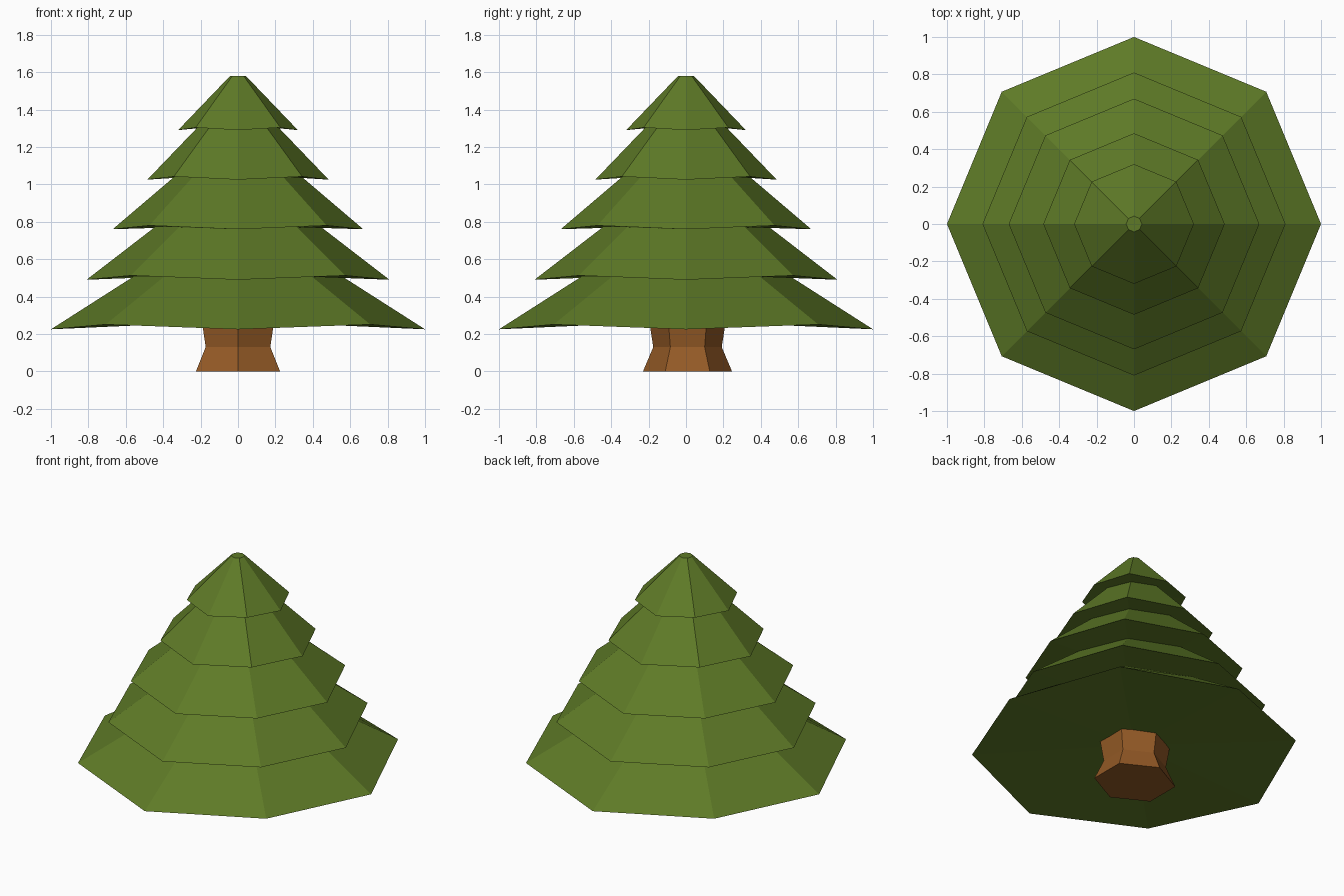
import bpy, bmesh
from math import sin, cos, pi

cube = bpy.data.objects.get("Cube")
if cube:
    bpy.data.objects.remove(cube, do_unlink=True)


def material(name, rgb):
    mat = bpy.data.materials.new(name)
    mat.use_nodes = True
    mat.diffuse_color = (*rgb, 1)
    mat.node_tree.nodes["Principled BSDF"].inputs["Base Color"].default_value = (*rgb, 1)
    return mat


def ring(bm, sides, radius, z, lift=0, turn=0, stretch=1, y=0):
    """One loop of vertices; every second corner is raised by lift."""
    angles = [turn + 2 * pi * i / sides for i in range(sides)]
    return [bm.verts.new((radius * stretch * cos(a), radius * sin(a) + y, z + lift * (i % 2)))
            for i, a in enumerate(angles)]


def bridge(bm, low, high):
    n = len(low)
    for i in range(n):
        j = (i + 1) % n
        bm.faces.new((low[i], low[j], high[j], high[i]))


def finish(bm, name, mat):
    bmesh.ops.recalc_face_normals(bm, faces=bm.faces)
    mesh = bpy.data.meshes.new(name)
    bm.to_mesh(mesh)
    bm.free()
    mesh.materials.append(mat)
    bpy.context.collection.objects.link(bpy.data.objects.new(name, mesh))


green = material("leaf green", (0.112, 0.195, 0.02))
brown = material("bark brown", (0.296, 0.102, 0.019))

# Foliage: stacked eight-sided skirts, each lip tucking in to the skirt below
bm = bmesh.new()
tiers = [(1.0, 0.225, 0.56), (0.81, 0.49, 0.445), (0.67, 0.76, 0.34),
         (0.485, 1.025, 0.215), (0.32, 1.29, 0.042)]
hub = bm.verts.new((0, 0, 0.27))
neck = None
for radius, z, neck_radius in tiers:
    rim = ring(bm, 8, radius, z, lift=0.008 + 0.018 * radius)
    if neck:
        bridge(bm, neck, rim)
    else:
        for i in range(8):
            bm.faces.new((hub, rim[(i + 1) % 8], rim[i]))
    neck_z = 1.58 if radius == tiers[-1][0] else z + 0.281
    neck = ring(bm, 8, neck_radius, neck_z)
    bridge(bm, rim, neck)
bm.faces.new(neck)
finish(bm, "foliage", green)

# Trunk: six-sided, pinched above a flared foot
bm = bmesh.new()
loops = [ring(bm, 6, r, z, turn=pi / 2, stretch=1.09, y=0.008)
         for r, z in [(0.238, 0), (0.183, 0.13), (0.205, 0.27)]]
for low, high in zip(loops, loops[1:]):
    bridge(bm, low, high)
bm.faces.new(loops[0][::-1])
bm.faces.new(loops[-1])
finish(bm, "trunk", brown)
